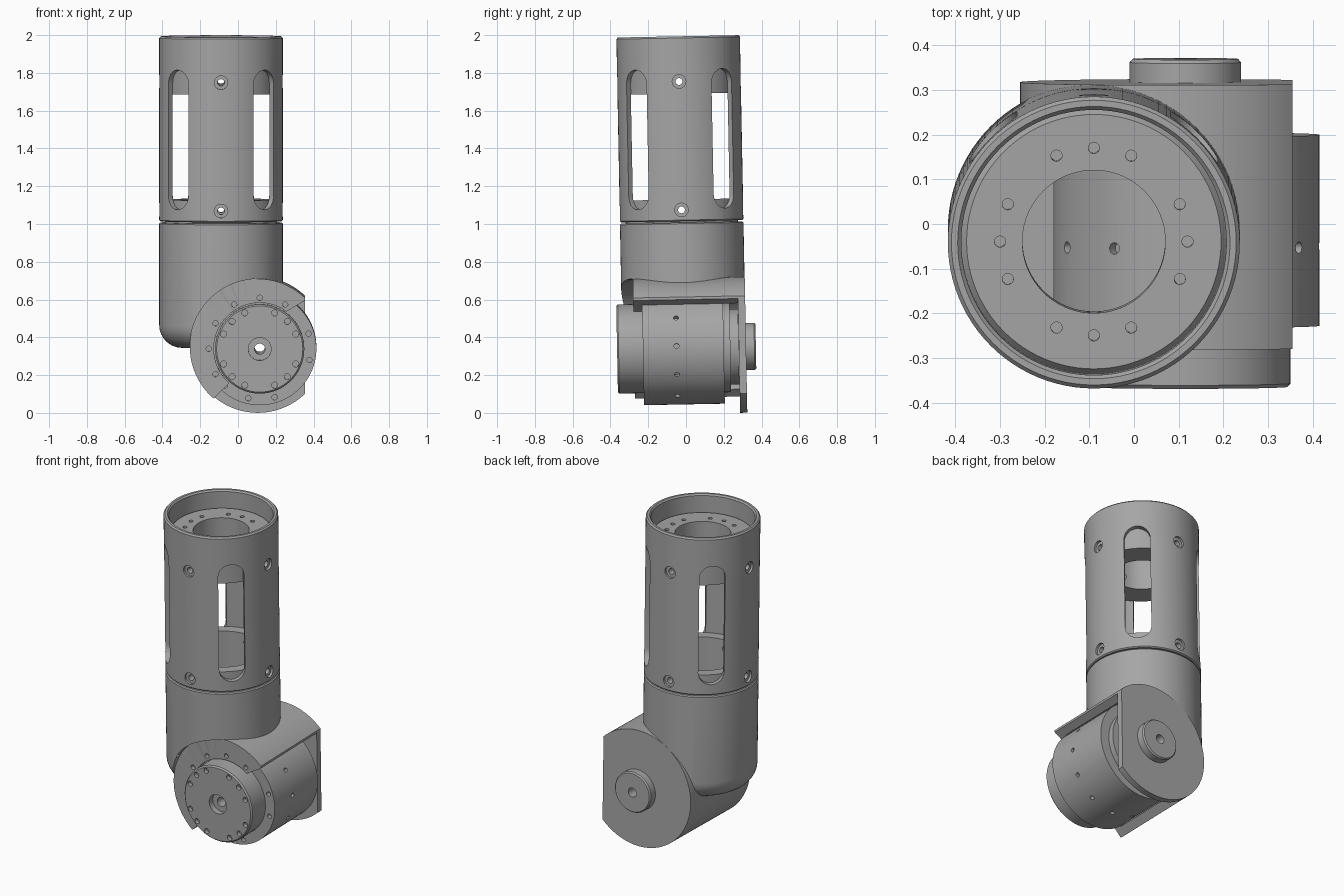
import bpy, bmesh
from math import sin, cos, pi, radians
from mathutils import Matrix, Vector

cube = bpy.data.objects.get("Cube")
if cube:
    bpy.data.objects.remove(cube)

grey = bpy.data.materials.new("machined grey")
grey.use_nodes = True
COLOUR = (0.38, 0.38, 0.38, 1)
grey.diffuse_color = COLOUR
grey.node_tree.nodes["Principled BSDF"].inputs["Base Color"].default_value = COLOUR

TX, TY = -0.09, -0.01      # upright tube axis
MX, MZ = 0.115, 0.345      # motor axis
SX, SZ = 0.105, 0.355      # motor cradle centre
R = 0.327                  # tube radius
UP, BACK = Vector((0, 0, 1)), Vector((0, 1, 0))
TUBE, MOTOR, CRADLE = Vector((TX, TY, 0)), Vector((MX, 0, MZ)), Vector((SX, 0, SZ))


def add(name, bm):
    bmesh.ops.recalc_face_normals(bm, faces=bm.faces)
    mesh = bpy.data.meshes.new(name)
    bm.to_mesh(mesh)
    bm.free()
    mesh.materials.append(grey)
    obj = bpy.data.objects.new(name, mesh)
    bpy.context.collection.objects.link(obj)
    return obj


def lathe(name, profile, origin=TUBE, axis=UP, sides=96):
    """Spin a closed (radius, height) outline around an axis."""
    bm = bmesh.new()
    verts = [bm.verts.new((r, 0, h)) for r, h in profile]
    edges = [bm.edges.new((v, verts[i - 1])) for i, v in enumerate(verts)
             if profile[i][0] + profile[i - 1][0] > 0]
    bmesh.ops.spin(bm, geom=verts + edges, axis=(0, 0, 1), cent=(0, 0, 0),
                   angle=2 * pi, steps=sides, use_merge=False)
    bmesh.ops.remove_doubles(bm, verts=bm.verts, dist=1e-5)
    turn = axis.to_track_quat('Z', 'Y').to_matrix().to_4x4()
    bm.transform(Matrix.Translation(origin) @ turn)
    return add(name, bm)


def rod(r, a, b, origin=TUBE, axis=UP, sides=96):
    return lathe("cutter", [(0, a), (r, a), (r, b), (0, b)], origin, axis, sides)


def prism(outline, y0, y1):
    """Extrude an (x, z) outline along y."""
    bm = bmesh.new()
    face = bm.faces.new([bm.verts.new((x, y0, z)) for x, z in outline])
    out = bmesh.ops.extrude_face_region(bm, geom=[face])
    moved = [v for v in out["geom"] if isinstance(v, bmesh.types.BMVert)]
    bmesh.ops.translate(bm, verts=moved, vec=(0, y1 - y0, 0))
    return add("cutter", bm)


def join(parts):
    bm = bmesh.new()
    for p in parts:
        bm.from_mesh(p.data)
        bpy.data.objects.remove(p)
    return add("cutter", bm)


def combine(obj, parts, operation='DIFFERENCE'):
    """Apply a boolean with the given parts and discard them."""
    tool = join(parts)
    tool.hide_render = True
    mod = obj.modifiers.new("boolean", 'BOOLEAN')
    mod.operation, mod.object, mod.solver = operation, tool, 'EXACT'
    mod.use_self = len(parts) > 1
    graph = bpy.context.evaluated_depsgraph_get()
    mesh = bpy.data.meshes.new_from_object(obj.evaluated_get(graph))
    obj.modifiers.clear()
    obj.data = mesh
    bpy.data.objects.remove(tool)


def ring_of_holes(radius, hole, angles, a, b, origin, axis):
    """Small holes parallel to the axis, spaced around it."""
    cutters = []
    for ang in angles:
        c, s = radius * cos(radians(ang)), radius * sin(radians(ang))
        offset = Vector((c, s, 0)) if axis is UP else Vector((c, 0, s))
        cutters.append(rod(hole, a, b, origin + offset, axis, 20))
    return cutters


def radial(ang):
    return Vector((cos(radians(ang)), sin(radians(ang)), 0))


def screw_holes():
    cutters = []
    for z in (1.075, 1.755):
        for ang in range(0, 360, 90):
            cutters.append(lathe("cutter", [(0, 0.1), (0.018, 0.1), (0.018, 0.312),
                                            (0.036, 0.312), (0.036, 0.4), (0, 0.4)],
                                 TUBE + UP * z, radial(ang), 24))
    return cutters


# Upper tube with four long slots and eight countersunk screws
tube = lathe("upper_tube", [(0.297, 1.015), (R - 0.006, 1.015), (R, 1.021), (R, 1.985),
                            (R - 0.008, 1.994), (0.305, 1.994), (0.297, 1.985)])
slots = []
for ang in range(45, 360, 90):
    outline = [(0.075 * cos(pi * i / 12), 1.745 + 0.075 * sin(pi * i / 12)) for i in range(13)]
    outline += [(-x, 2.90 - z) for x, z in outline]
    slot = prism(outline, 0.15, 0.5)
    slot.data.transform(Matrix.Translation(TUBE) @ Matrix.Rotation(radians(ang), 4, 'Z'))
    slots.append(slot)
combine(tube, slots)
combine(tube, screw_holes())

# Mounting flange sunk into the top of the tube
groups = [q + d for q in range(0, 360, 90) for d in (-23.5, 0, 23.5)]
top_flange = lathe("top_flange", [(0.16, 1.69), (0.297, 1.69), (0.297, 1.87), (0.285, 1.885),
                                  (0.16, 1.885)])
combine(top_flange, ring_of_holes(0.21, 0.0125, groups, 1.82, 1.95, TUBE, UP))
combine(top_flange, screw_holes())

# Collar joining the tube to the elbow
collar = lathe("joint_collar", [(0.235, 1.0), (0.297, 1.0), (0.297, 1.13), (0.235, 1.13)])
combine(collar, screw_holes())

# Elbow: round-bottomed housing merged with the motor cradle
f = 0.12
fillet = [(R - f + f * sin(i * pi / 16), MZ + f - f * cos(i * pi / 16)) for i in range(9)]
elbow = lathe("elbow_housing", [(0, MZ)] + fillet + [(R, 1.002), (R - 0.006, 1.008), (0, 1.008)])
combine(elbow, [rod(0.36, -0.8, -0.275, CRADLE, BACK)])
combine(elbow, [rod(0.36, -0.275, 0.318, CRADLE, BACK, 128)], 'UNION')
combine(elbow, [rod(0.235, 0.42, 1.2)])
combine(elbow, [lathe("cutter", [(0, -0.6), (0.243, -0.6), (0.243, -0.23), (0.304, -0.23),
                                 (0.304, 0.28), (0, 0.28)], MOTOR, BACK)])
combine(elbow, [prism([(-0.385, -0.175), (0.115, 0.325), (0.16, 0.485), (0.355, 0.6),
                       (1, 0.98), (1, -1), (-0.385, -1)], -0.6, 0.28)])
combine(elbow, [prism([(0.355, -1), (1, -1), (1, 1), (0.355, 1)], -0.6, 0.6)])
combine(elbow, ring_of_holes(0.27, 0.014, range(60, 220, 30), -0.4, -0.25, MOTOR, BACK))
combine(elbow, [rod(0.028, 0.2, 0.5, MOTOR, BACK, 32)])

# Motor: front disc, wide body and stepped rear, bored through
motor = lathe("motor", [(0.028, -0.33), (0.06, -0.33), (0.06, -0.365), (0.228, -0.365),
                        (0.236, -0.357), (0.236, -0.228), (0.3, -0.228), (0.3, 0.2),
                        (0.24, 0.2), (0.24, 0.235), (0.2, 0.235), (0.2, 0.279),
                        (0.028, 0.279)], MOTOR, BACK)
disc_bolts = [q + d for q in range(45, 360, 90) for d in (-22.5, 0, 22.5)]
combine(motor, ring_of_holes(0.207, 0.016, disc_bolts, -0.4, -0.34, MOTOR, BACK))
combine(motor, ring_of_holes(0.27, 0.014, (-133, -103, -73, -13, 17), -0.3, -0.2, MOTOR, BACK))
side_screws = []
for ang in range(2, 362, 30):
    out = Vector((cos(radians(ang)), 0, sin(radians(ang))))
    side_screws.append(rod(0.013, 0.275, 0.35, MOTOR - BACK * 0.05, out, 16))
combine(motor, side_screws)

# Rear bearing boss
lathe("rear_boss", [(0.028, 0.318), (0.125, 0.318), (0.125, 0.362), (0.118, 0.37),
                    (0.028, 0.37)], MOTOR, BACK)

# Lean the whole assembly slightly and shade the round walls smooth
pivot = Matrix.Translation((0, 0, MZ))
lean = pivot @ Matrix.Rotation(radians(1.1), 4, 'X') @ pivot.inverted()
for obj in list(bpy.context.scene.objects):
    if obj.type == 'MESH' and obj.data.materials and obj.data.materials[0] == grey:
        obj.data.transform(lean)
        bpy.ops.object.select_all(action='DESELECT')
        obj.select_set(True)
        bpy.context.view_layer.objects.active = obj
        bpy.ops.object.shade_smooth_by_angle(angle=radians(30))
